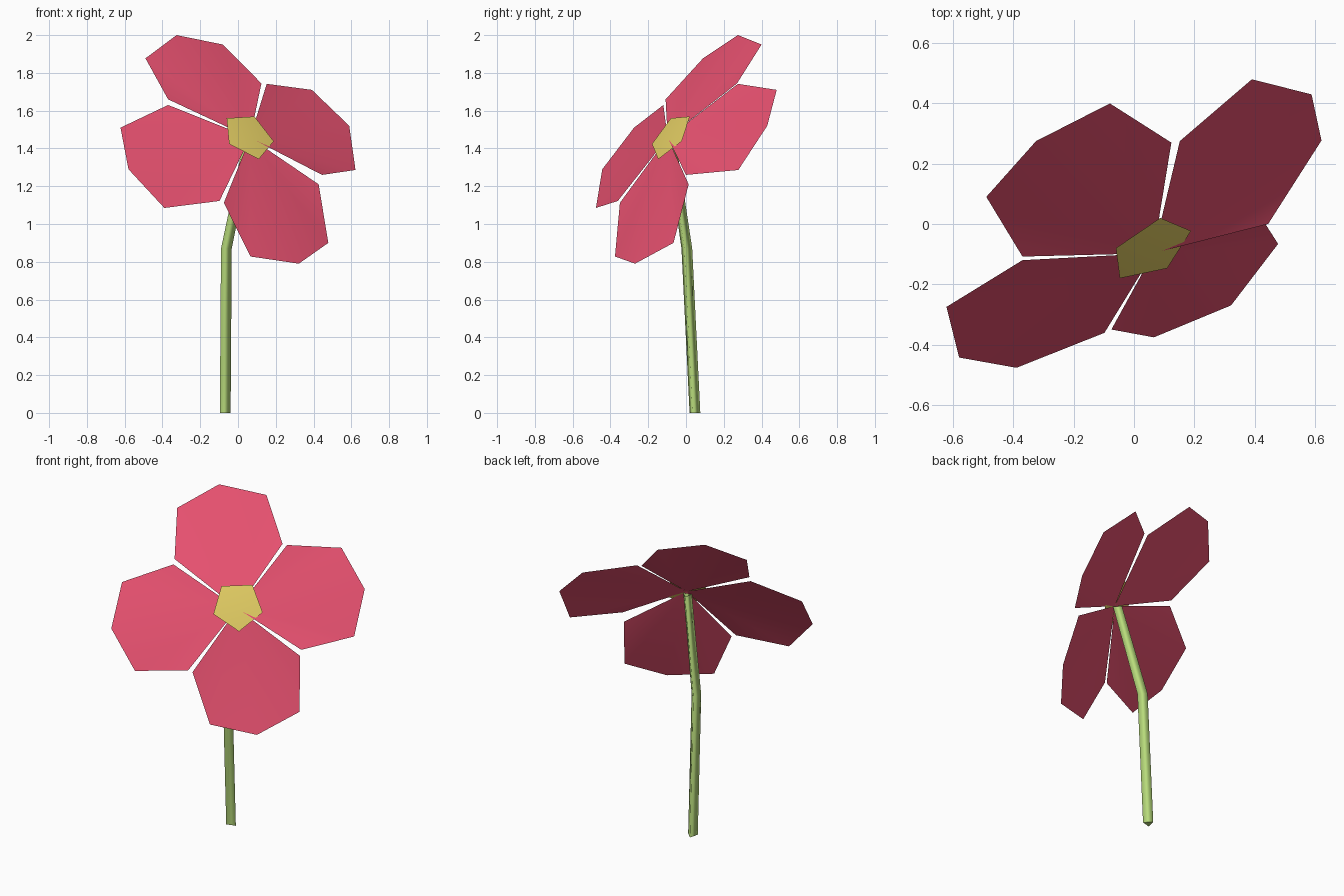
import bpy, math
from mathutils import Vector

if "Cube" in bpy.data.objects:
    bpy.data.objects.remove(bpy.data.objects["Cube"])


def material(name, rgb):
    m = bpy.data.materials.new(name)
    m.diffuse_color = (*rgb, 1)
    m.use_nodes = True
    m.node_tree.nodes["Principled BSDF"].inputs["Base Color"].default_value = m.diffuse_color
    return m


pink = material("petal pink", (0.83, 0.085, 0.167))
yellow = material("centre yellow", (0.75, 0.60, 0.123))
green = material("stem green", (0.48, 0.71, 0.20))


def build(name, verts, faces, mat):
    me = bpy.data.meshes.new(name)
    me.from_pydata(verts, [], faces)
    me.materials.append(mat)
    me.polygons.foreach_set("use_smooth", [True] * len(me.polygons))
    me.update()
    ob = bpy.data.objects.new(name, me)
    bpy.context.collection.objects.link(ob)
    return ob


# Point where petals and stem meet
BASE = (0.064, -0.097, 1.457)

# Petals: drooping sheets fanned from the base, outlines run clockwise
outlines = {
    "petal_top": [(-0.37, -0.108, 1.66), (-0.49, 0.09, 1.877), (-0.325, 0.275, 2.0),
                  (-0.08, 0.40, 1.95), (0.124, 0.27, 1.744)],
    "petal_right": [(0.152, 0.275, 1.742), (0.391, 0.48, 1.71), (0.589, 0.43, 1.52),
                    (0.622, 0.277, 1.286), (0.445, 0.0, 1.26)],
    "petal_bottom": [(0.427, 0.014, 1.21), (0.478, -0.066, 0.90), (0.322, -0.27, 0.79),
                     (0.066, -0.376, 0.828), (-0.075, -0.35, 1.112)],
    "petal_left": [(-0.098, -0.361, 1.122), (-0.39, -0.477, 1.085), (-0.58, -0.443, 1.29),
                   (-0.622, -0.275, 1.51), (-0.37, -0.12, 1.63)],
}
for name, pts in outlines.items():
    fan = [(0, i + 1, i) for i in range(1, len(pts))]
    build(name, [BASE] + pts, fan, pink)

# Flower centre: very shallow pentagonal cap just in front of the petals
disc = [(-0.060, -0.080, 1.56), (0.087, 0.020, 1.569), (0.189, -0.023, 1.438),
        (0.110, -0.147, 1.343), (-0.047, -0.18, 1.424)]
tip = sum((Vector(p) for p in disc), Vector()) / 5 + 0.012 * Vector((0.445, -0.70, 0.56))
build("flower_centre", disc + [tip], [((i + 1) % 5, i, 5) for i in range(5)], yellow)

# Stem: bent, slightly tapered three-sided tube
path = [((-0.072, 0.043, 0.0), 0.034), ((-0.066, 0.0, 0.87), 0.034),
        ((0.053, -0.083, 1.445), 0.030)]
N = 3
verts, faces = [], []
for p, r in path:
    for i in range(N):
        a = math.tau * i / N + math.radians(225)
        verts.append(Vector(p) + Vector((r * math.cos(a), r * math.sin(a), 0)))
for k in range(len(path) - 1):
    for i in range(N):
        j = (i + 1) % N
        faces.append((k * N + i, k * N + j, (k + 1) * N + j, (k + 1) * N + i))
faces.append(tuple(reversed(range(N))))
stem = build("stem", verts, faces, green)
stem.data.polygons[len(faces) - 1].use_smooth = False
